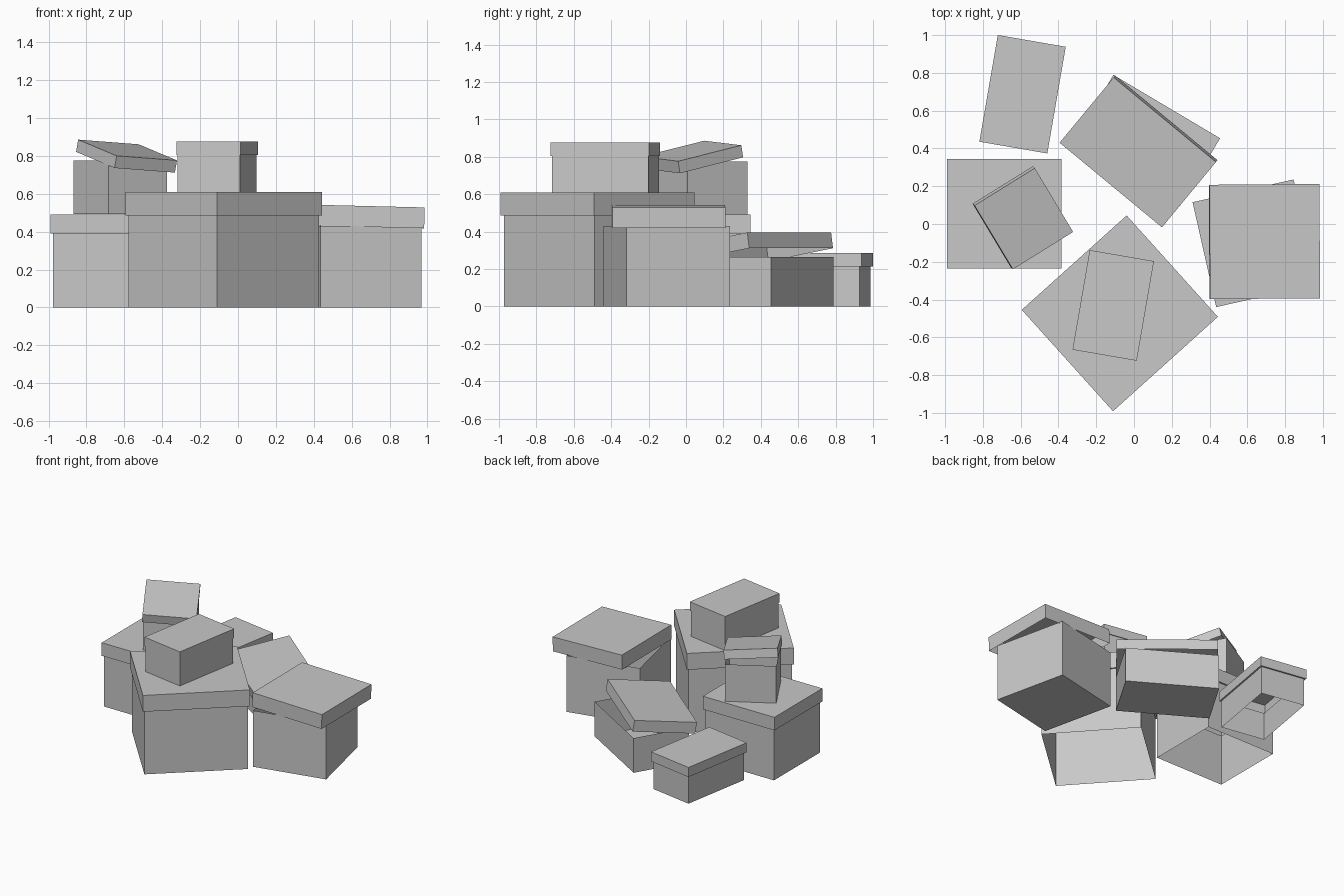
import bpy, bmesh
from math import radians
from mathutils import Euler

cube = bpy.data.objects.get("Cube")
if cube:
    bpy.data.objects.remove(cube, do_unlink=True)

grey = bpy.data.materials.new("plain_grey_card")
grey.use_nodes = True
grey.diffuse_color = (0.58, 0.58, 0.58, 1)
grey.node_tree.nodes["Principled BSDF"].inputs["Base Color"].default_value = grey.diffuse_color


def shell(name, rings, loc, rot, cap=True):
    """Rectangular rings (width, depth, z) joined by walls; the last ring may be capped."""
    bm = bmesh.new()
    loops = []
    for w, d, z in rings:
        loops.append([bm.verts.new((sx * w / 2, sy * d / 2, z))
                      for sx, sy in ((-1, -1), (1, -1), (1, 1), (-1, 1))])
    for a, b in zip(loops, loops[1:]):
        for i in range(4):
            j = (i + 1) % 4
            bm.faces.new((a[i], a[j], b[j], b[i]))
    if cap:
        bm.faces.new(loops[-1])
    if rings[-1][2] < rings[0][2]:
        bmesh.ops.reverse_faces(bm, faces=bm.faces[:])
    mesh = bpy.data.meshes.new(name)
    bm.to_mesh(mesh)
    bm.free()
    mesh.materials.append(grey)
    obj = bpy.data.objects.new(name, mesh)
    obj.location = loc
    # yaw is applied last, so tilts are about the box's own sides
    tilt_x, tilt_y, yaw = (radians(a) for a in rot)
    obj.rotation_euler = (Euler((0, 0, yaw)).to_matrix() @ Euler((tilt_x, 0, 0)).to_matrix()
                          @ Euler((0, tilt_y, 0)).to_matrix()).to_euler()
    bpy.context.scene.collection.objects.link(obj)


def closed_box(name, x, y, yaw, w, d, base, seam, top, inset):
    """Bottomless body with a lid overhanging it by inset."""
    bw, bd = w - 2 * inset, d - 2 * inset
    shell(name + "_body", [(bw, bd, base), (bw, bd, seam)], (x, y, 0), (0, 0, yaw), cap=False)
    shell(name + "_lid", [(bw, bd, seam), (w, d, seam), (w, d, top)], (x, y, 0), (0, 0, yaw))


def open_body(name, x, y, yaw, w, d, base, top):
    """Body with a floor and an open top."""
    shell(name + "_body", [(w, d, top), (w, d, base)], (x, y, 0), (0, 0, yaw))


def loose_lid(name, top_centre, rot, w, d, h):
    """Hollow lid, placed by the centre of its top."""
    shell(name + "_lid", [(w, d, -h), (w, d, 0)], top_centre, rot)


# Boxes with their lids fully on
closed_box("front_box", -0.075, -0.473, 42, 0.747, 0.722, 0, 0.485, 0.61, 0.012)
closed_box("right_side_box", -0.687, 0.055, 0, 0.605, 0.58, 0, 0.39, 0.49, 0.012)
closed_box("back_small_box", -0.59, 0.687, -9.8, 0.365, 0.573, 0, 0.212, 0.285, 0.012)
closed_box("top_front_box", -0.11, -0.431, -9.8, 0.345, 0.535, 0.61, 0.805, 0.875, 0.006)

# Large box with its lid set askew
open_body("left_side_box", 0.64, -0.102, 12.7, 0.548, 0.569, 0, 0.43)
loose_lid("left_side_box", (0.692, -0.093, 0.535), (0, 1.4, 0.4), 0.583, 0.605, 0.11)

# Long box with its lid slipping down at the front
open_body("back_long_box", 0.066, 0.441, -30.7, 0.657, 0.42, 0, 0.265)
loose_lid("back_long_box", (0.02, 0.379, 0.36), (8.9, 0, -39.6), 0.703, 0.454, 0.085)

# Small stacked box with a tilted lid
open_body("top_side_box", -0.622, 0.08, 30, 0.358, 0.37, 0.492, 0.775)
loose_lid("top_side_box", (-0.583, 0.028, 0.831), (12.2, 3.8, 31), 0.376, 0.403, 0.066)
